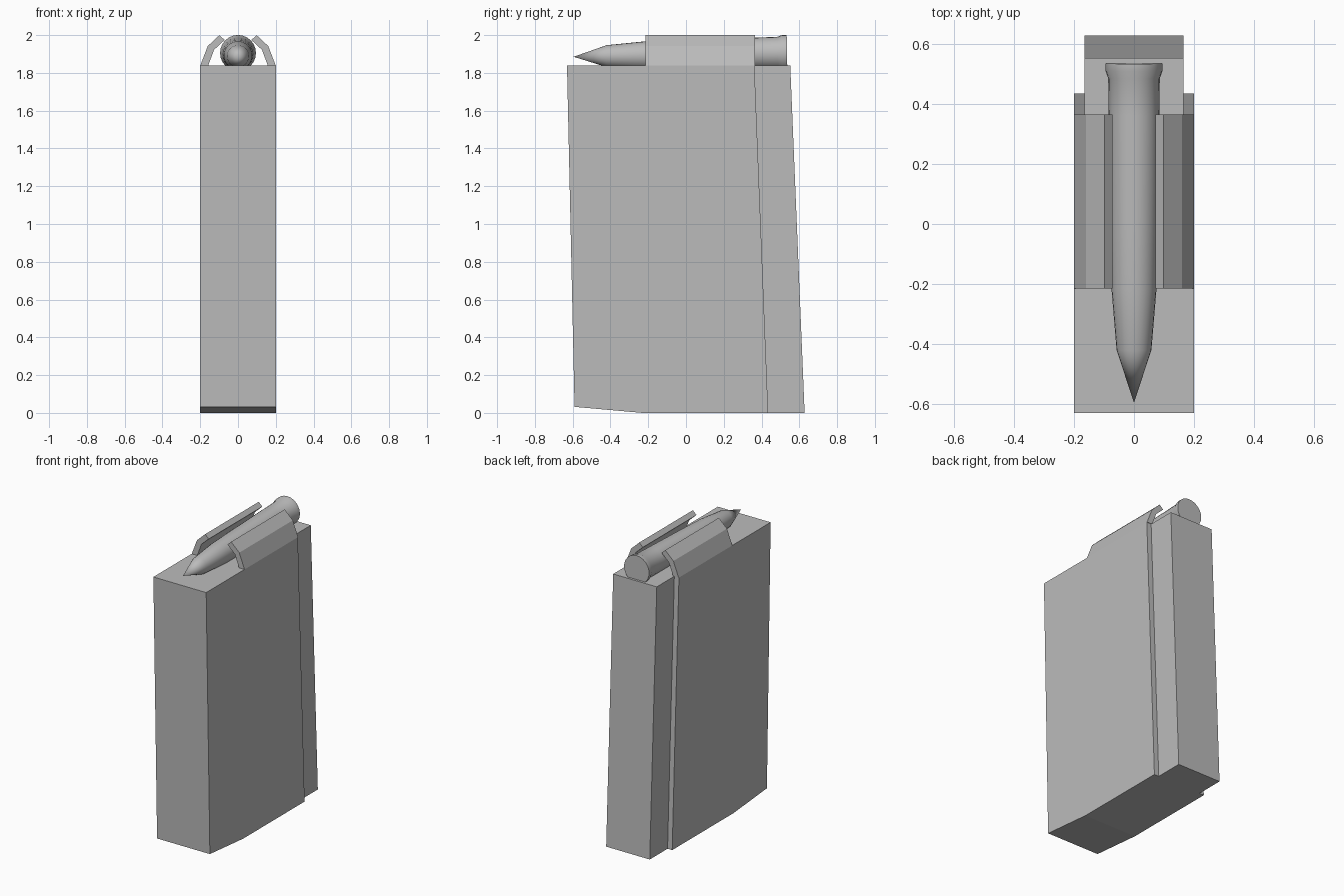
import bpy, bmesh, math
from mathutils import Matrix, Vector

cube = bpy.data.objects.get("Cube")
if cube:
    bpy.data.objects.remove(cube, do_unlink=True)

steel = bpy.data.materials.new("grey_steel")
steel.use_nodes = True
GREY = (0.5, 0.5, 0.5, 1)
steel.diffuse_color = GREY
steel.node_tree.nodes["Principled BSDF"].inputs["Base Color"].default_value = GREY


def add_object(name, bm):
    bmesh.ops.recalc_face_normals(bm, faces=bm.faces)
    mesh = bpy.data.meshes.new(name)
    bm.to_mesh(mesh)
    bm.free()
    mesh.materials.append(steel)
    obj = bpy.data.objects.new(name, mesh)
    bpy.context.collection.objects.link(obj)
    return obj


def extrude(name, points, offset):
    """Make a prism from a flat outline moved along an offset."""
    bm = bmesh.new()
    face = bm.faces.new([bm.verts.new(p) for p in points])
    new = bmesh.ops.extrude_face_region(bm, geom=[face], use_keep_orig=True)["geom"]
    bmesh.ops.translate(bm, vec=offset, verts=[g for g in new if isinstance(g, bmesh.types.BMVert)])
    return add_object(name, bm)


def side_prism(name, outline, half_width):
    return extrude(name, [(-half_width, y, z) for y, z in outline], (2 * half_width, 0, 0))


# Magazine box: wide front shell and narrower rear spine
TOP = 1.838
side_prism("magazine_body", [(-0.63, TOP), (-0.59, 0.032), (-0.23, 0), (0.435, 0), (0.362, TOP)], 0.2)
side_prism("magazine_spine", [(0.362, TOP), (0.435, 0), (0.628, 0), (0.552, TOP)], 0.165)

# Bent feed lips on both sides
lip = [(0.2, TOP), (0.16, 1.942), (0.098, 2.0), (0.071, 1.974), (0.127, 1.922), (0.158, TOP)]
for name, side in (("left_feed_lip", 1), ("right_feed_lip", -1)):
    extrude(name, [(side * x, -0.215, z) for x, z in lip], (0, 0.58, 0))

# Round: pointed nose, tapered case and flared rim, lathed about its long axis
profile = [(-0.595, 0), (-0.42, 0.058), (-0.215, 0.075), (0, 0.079), (0.36, 0.084),
           (0.485, 0.086), (0.51, 0.095), (0.535, 0.095), (0.535, 0)]
bm = bmesh.new()
verts = [bm.verts.new((r, y, 0)) for y, r in profile]
edges = [bm.edges.new(pair) for pair in zip(verts, verts[1:])]
bmesh.ops.spin(bm, geom=verts + edges, cent=(0, 0, 0), axis=(0, 1, 0),
               angle=math.tau, steps=24, use_merge=True)
bmesh.ops.remove_doubles(bm, verts=bm.verts, dist=0.0005)
bm.transform(Matrix.Translation(Vector((0, 0, 1.896))) @ Matrix.Rotation(0.018, 4, "X"))
cartridge = add_object("cartridge", bm)
bpy.context.view_layer.objects.active = cartridge
cartridge.select_set(True)
bpy.ops.object.shade_smooth_by_angle(angle=math.radians(30))
